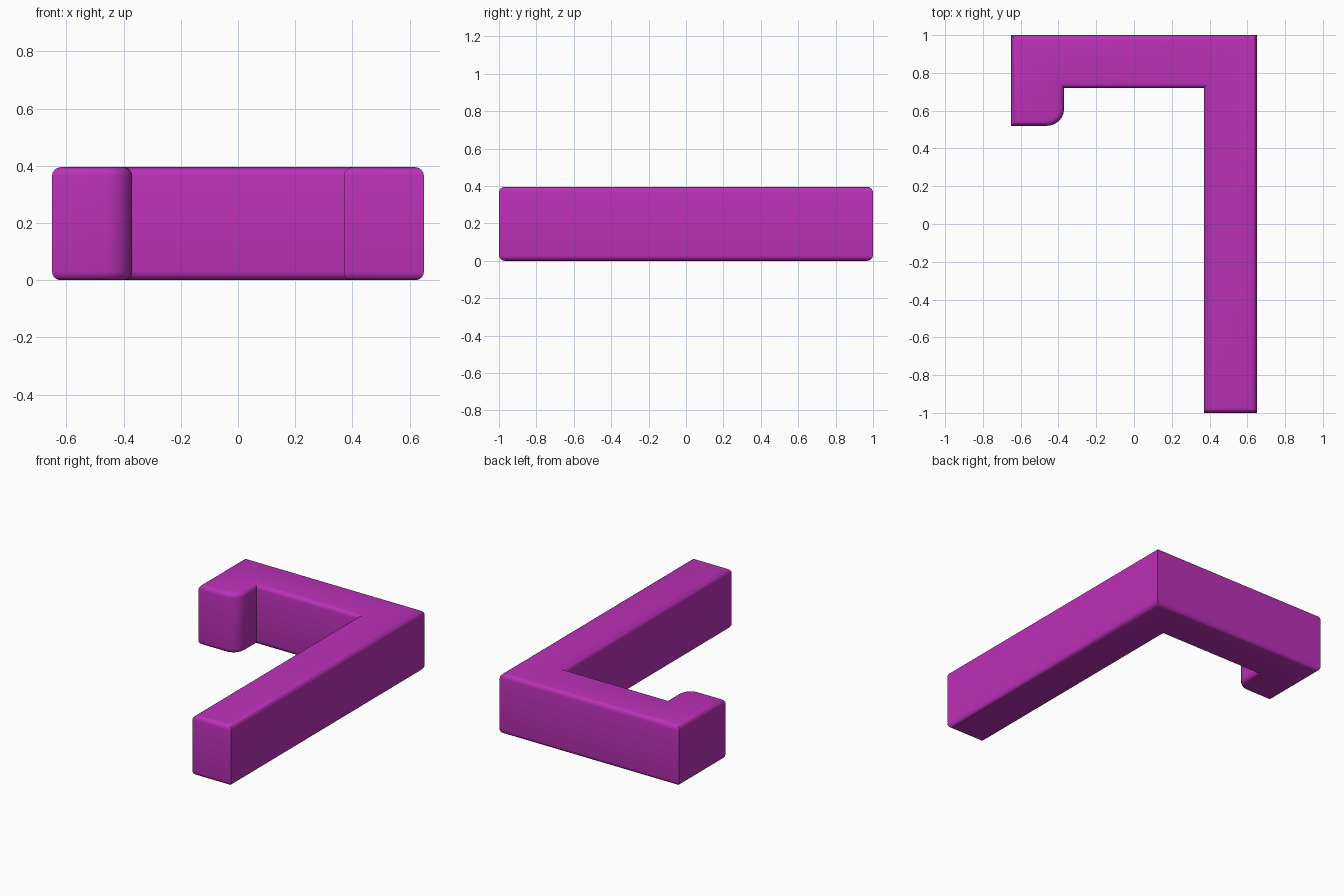
import bpy, bmesh
from math import radians, sin, cos

if "Cube" in bpy.data.objects:
    bpy.data.objects.remove(bpy.data.objects["Cube"])

HEIGHT = 0.395
SOFT = 0.03

# Plan outline of the hooked bar, with the rounded inner tip of the hook
R = 0.09
tip = [(-0.37 - R + R * cos(radians(a)), 0.52 + R + R * sin(radians(a)))
       for a in range(-90, 1, 15)]
outline = [(-0.65, 1.0), (-0.65, 0.52), *tip, (-0.37, 0.72), (0.37, 0.72),
           (0.37, -1.0), (0.65, -1.0), (0.65, 1.0)]

# Extrude the outline upward
bm = bmesh.new()
base = bm.faces.new([bm.verts.new((x, y, 0)) for x, y in outline])
result = bmesh.ops.extrude_face_region(bm, geom=[base], use_keep_orig=True)
top = [v for v in result["geom"] if isinstance(v, bmesh.types.BMVert)]
bmesh.ops.translate(bm, verts=top, vec=(0, 0, HEIGHT))
bmesh.ops.recalc_face_normals(bm, faces=bm.faces)

# Round the top and bottom rims, keeping the upright corners crisp
rims = [e for e in bm.edges if abs(e.verts[0].co.z - e.verts[1].co.z) < 1e-5]
bmesh.ops.bevel(bm, geom=rims, offset=SOFT, offset_type='OFFSET', segments=4,
                profile=0.5, affect='EDGES', clamp_overlap=True)
bmesh.ops.recalc_face_normals(bm, faces=bm.faces)

mesh = bpy.data.meshes.new("hooked_bar")
bm.to_mesh(mesh)
bm.free()
bar = bpy.data.objects.new("hooked_bar", mesh)
bpy.context.collection.objects.link(bar)

# Magenta finish
mat = bpy.data.materials.new("magenta")
mat.diffuse_color = (0.50, 0.03, 0.48, 1)
mat.use_nodes = True
mat.node_tree.nodes["Principled BSDF"].inputs["Base Color"].default_value = mat.diffuse_color
mesh.materials.append(mat)

bpy.context.view_layer.objects.active = bar
bar.select_set(True)
bpy.ops.object.shade_smooth_by_angle(angle=radians(35))
